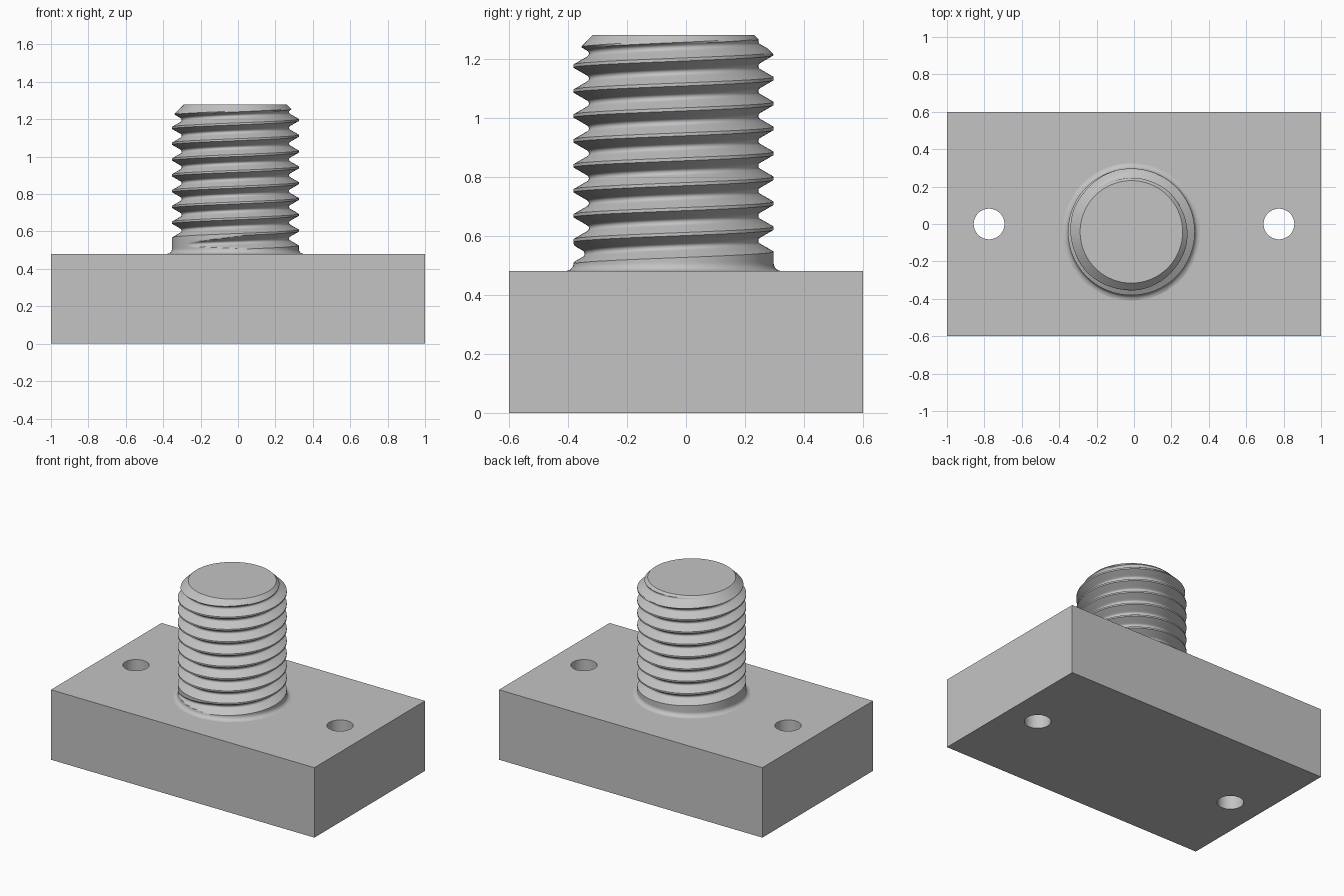
import bpy, bmesh, math

cube = bpy.data.objects.get("Cube")
if cube:
    bpy.data.objects.remove(cube, do_unlink=True)

PLATE_TOP, STUD_TOP = 0.48, 1.28
CENTRE = (-0.014, -0.042)          # stud axis
RADIUS, DEPTH, PITCH = 0.339, 0.052, 0.0845
RIM, FILLET = 0.274, 0.028         # top rim radius, base fillet radius
STEPS = 96                         # columns per turn

metal = bpy.data.materials.new("grey metal")
metal.use_nodes = True
grey = (0.55, 0.55, 0.55, 1)
metal.diffuse_color = grey
metal.node_tree.nodes["Principled BSDF"].inputs["Base Color"].default_value = grey


def finish(bm, name):
    mesh = bpy.data.meshes.new(name)
    bm.to_mesh(mesh)
    bm.free()
    obj = bpy.data.objects.new(name, mesh)
    bpy.context.collection.objects.link(obj)
    mesh.materials.append(metal)
    return obj


def smooth(obj):
    bpy.ops.object.select_all(action="DESELECT")
    obj.select_set(True)
    bpy.context.view_layer.objects.active = obj
    bpy.ops.object.shade_smooth_by_angle(angle=math.radians(30))


# Base plate with two through holes
bm = bmesh.new()
bmesh.ops.create_cube(bm, size=1)
bmesh.ops.scale(bm, vec=(2, 1.2, PLATE_TOP), verts=bm.verts)
bmesh.ops.translate(bm, vec=(0, 0, PLATE_TOP / 2), verts=bm.verts)
plate = finish(bm, "base_plate")
for side, x in (("left", 0.775), ("right", -0.775)):
    bm = bmesh.new()
    bmesh.ops.create_cone(bm, cap_ends=True, segments=64, radius1=0.082, radius2=0.082, depth=2)
    cutter = finish(bm, side + "_hole_cutter")
    cutter.location.x = x
    cutter.hide_render = True
    cutter.hide_set(True)
    cut = plate.modifiers.new(side + "_hole", "BOOLEAN")
    cut.operation, cut.solver, cut.object = "DIFFERENCE", "EXACT", cutter

# Apply the cuts and drop the cutters
deps = bpy.context.evaluated_depsgraph_get()
plate.data = bpy.data.meshes.new_from_object(plate.evaluated_get(deps))
for cut in list(plate.modifiers):
    cutter = cut.object
    plate.modifiers.remove(cut)
    bpy.data.objects.remove(cutter, do_unlink=True)
smooth(plate)


def groove(u):
    """Thread depth at axial distance u from the groove centre: 60 degree flanks, round root."""
    root, u = 0.0122, abs(u)
    if u < root * math.sin(math.pi / 3):
        return DEPTH - root + math.sqrt(root * root - u * u)
    return max(0, (0.037 - u) * math.sqrt(3))


def envelope(z):
    """Plain stud radius: fillet at the base, chamfer at the top."""
    h = max(0, FILLET - (z - PLATE_TOP))
    return min(RADIUS + FILLET - math.sqrt(FILLET ** 2 - h * h), RIM + STUD_TOP - z)


# Threaded stud: one helical strip whose upper edge joins the next turn's lower edge
half = [0.037, 0.032, 0.027, 0.022, 0.016, 0.0106, 0.0075, 0.004]
offsets = [-PITCH / 2] + [-u for u in half] + [0] + half[::-1]
start_angle, fade = math.radians(-138), math.radians(60)
start_z = 0.53                     # groove centre where the cut begins
first, last = -3 * STEPS, 11 * STEPS

bm = bmesh.new()
rows = []
for i in range(first, last):
    turn = math.tau * i / STEPS
    angle = start_angle + turn
    lift = DEPTH * (1 - min(1, max(0, turn / fade)))
    row = []
    for u in offsets:
        z = min(STUD_TOP, max(PLATE_TOP, start_z + PITCH * i / STEPS + u))
        r, d = envelope(z), groove(u) - lift
        if d > 0 and PLATE_TOP < z < STUD_TOP:
            r = min(r, RADIUS - d)
        row.append(bm.verts.new((r * math.cos(angle), r * math.sin(angle), z)))
    rows.append(row)
for i in range(len(rows) - STEPS - 1):
    a = rows[i] + [rows[i + STEPS][0]]
    b = rows[i + 1] + [rows[i + STEPS + 1][0]]
    for j in range(len(offsets)):
        if max(v.co.z for v in (a[j], a[j + 1], b[j], b[j + 1])) > PLATE_TOP:
            if min(v.co.z for v in (a[j], a[j + 1], b[j], b[j + 1])) < STUD_TOP:
                bm.faces.new((a[j], b[j], b[j + 1], a[j + 1]))
bmesh.ops.delete(bm, geom=[v for v in bm.verts if not v.link_faces], context="VERTS")

# Flat end of the stud
rim = [bm.verts.new((RIM * math.cos(start_angle + math.tau * k / STEPS),
                     RIM * math.sin(start_angle + math.tau * k / STEPS), STUD_TOP))
       for k in range(STEPS)]
bm.faces.new(rim)
bmesh.ops.remove_doubles(bm, verts=bm.verts, dist=0.0002)
bmesh.ops.translate(bm, vec=(*CENTRE, 0), verts=bm.verts)
stud = finish(bm, "threaded_stud")
smooth(stud)
